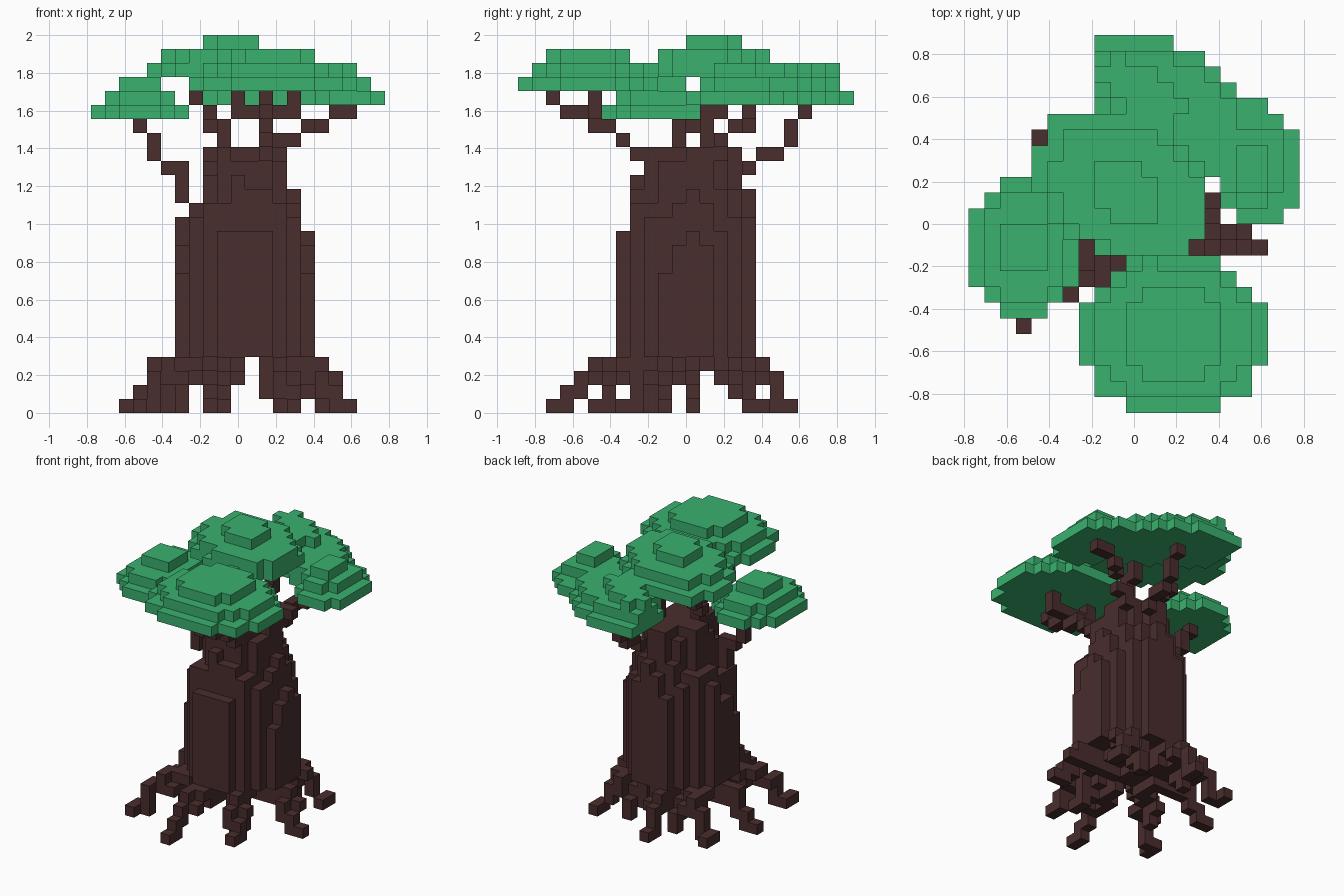
import bpy
import bmesh
import math
import random
from mathutils import Vector

random.seed(4)
CUBE = 2 / 27  # edge of one block

default = bpy.data.objects.get("Cube")
if default:
    bpy.data.objects.remove(default, do_unlink=True)


def make_material(name, rgb):
    mat = bpy.data.materials.new(name)
    mat.use_nodes = True
    colour = (*rgb, 1)
    mat.diffuse_color = colour
    mat.node_tree.nodes["Principled BSDF"].inputs["Base Color"].default_value = colour
    return mat


bark = make_material("dark brown bark", (0.068, 0.026, 0.026))
leaf = make_material("leaf green", (0.042, 0.44, 0.158))

AXES = [Vector(a) for a in ((1, 0, 0), (0, 1, 0), (0, 0, 1))]


def build_blocks(name, cells, mat):
    """Turn a set of grid cells into one object, keeping only outer faces."""
    bm = bmesh.new()
    for cell in cells:
        centre = Vector((cell[0], cell[1] + 0.5, cell[2] + 0.5))
        for n, axis in enumerate(AXES):
            u, v = AXES[(n + 1) % 3] / 2, AXES[(n + 2) % 3] / 2
            for side in (1, -1):
                neighbour = tuple(c + side * int(a) for c, a in zip(cell, axis))
                if neighbour in cells:
                    continue
                mid = centre + axis * side / 2
                ring = [mid - u - v, mid + u - v, mid + u + v, mid - u + v]
                bm.faces.new([bm.verts.new(p * CUBE) for p in ring[::side]])
    bmesh.ops.remove_doubles(bm, verts=bm.verts, dist=CUBE / 100)
    mesh = bpy.data.meshes.new(name)
    bm.to_mesh(mesh)
    bm.free()
    mesh.materials.append(mat)
    obj = bpy.data.objects.new(name, mesh)
    bpy.context.collection.objects.link(obj)
    return obj


def trace(points):
    """Cells along a polyline of grid points, in order."""
    cells = []
    for a, b in zip(points, points[1:]):
        a, b = Vector(a), Vector(b)
        steps = max(1, math.ceil(max(abs(c) for c in b - a)))
        for s in range(steps + 1):
            cells.append(tuple(round(c) for c in a.lerp(b, s / steps)))
    return cells


def oval(centre, radii, lean, level):
    """One flat leaf layer: a slanted ellipse, measured in units."""
    cells = set()
    for i in range(-10, 11):
        for j in range(-12, 12):
            u = (i * CUBE - centre[0]) / radii[0]
            v = ((j + 0.5) * CUBE - centre[1]) / radii[1]
            if u * u - 2 * lean * u * v + v * v < 1 - lean * lean:
                cells.add((i, j, level))
    return cells


# Trunk: upright columns, taller towards the middle, with rippled ridges
trunk = set()
for i in range(-4, 6):
    for j in range(-5, 5):
        x, y = i - 0.5, j + 0.5
        if math.hypot(x, y) > 4.9:
            continue
        slope = math.hypot(x, 0.85 * (y - 0.3))
        ripple = math.sin(5 * math.atan2(y, x)) + random.choice((-1, 0, 0, 1))
        top = min(19, round(12.2 + (4.5 - slope) * 3.3 + ripple))
        trunk.update((i, j, k) for k in range(4, top))
build_blocks("trunk", trunk, bark)

# Roots: stepped arms spreading from under the trunk, joined face to face
feet = [(-7, -7), (-1, -10), (4, -7), (8, -2), (6, 5), (-1, 7), (-6, 5), (-8, 0),
        (-4, -3), (3, -5), (-2, 4), (3, 4)]
roots = set()
for fx, fy in feet:
    arm = trace([(fx * t, fy * t, k)
                 for t, k in ((0.2, 3), (0.62, 3), (0.88, 0), (1, 0))])
    for (i, j, k), (ni, nj, nk) in zip(arm, arm[1:]):
        roots.update({(i, j, k), (ni, j, k), (ni, nj, k), (ni, nj, nk)})
        if k > 1:
            roots.update({(i + 1, j, k), (ni, nj, k - 1)})


def in_gap(cell):
    i, j, k = cell
    return i == 1 or (i == -3 and k < 2) or (i == 5 and k == 0)


build_blocks("roots", {c for c in roots if not in_gap(c)}, bark)

# Branches: crooked single-block limbs
branches = {
    "left_branch": [(-4, -1, 15), (-4, -1, 17), (-5, -1, 17), (-6, -1, 18),
                    (-6, -1, 19), (-7, -1, 20)],
    "inner_left_branch": [(-1, -1, 18), (-1, -1, 20), (-2, 1, 21), (-3, 1, 22)],
    "front_branch": [(2, -3, 18), (2, -5, 19), (2, -6, 20), (2, -7, 20), (2, -7, 21),
                     (2, -9, 21), (2, -10, 22)],
    "front_fork_left": [(2, -7, 21), (0, -7, 21), (0, -7, 22)],
    "front_fork_right": [(2, -7, 21), (4, -7, 21), (4, -7, 22)],
    "right_branch": [(3, 2, 18), (3, 2, 19), (4, 2, 19), (5, 3, 20), (6, 4, 20),
                     (7, 4, 21), (8, 4, 21)],
    "back_branch": [(2, 4, 17), (2, 5, 18), (2, 6, 18), (2, 7, 19), (2, 7, 20),
                    (2, 8, 21), (2, 8, 22)],
    "middle_branch": [(2, 1, 18), (2, 1, 21), (2, 2, 21), (2, 2, 23)],
}
for name, points in branches.items():
    build_blocks(name, set(trace(points)), bark)

# Leaf clumps: three shrinking layers each (lowest level, lean, centre + radii per layer)
clumps = {
    "front_leaves": (23, 0, [(0.185, -0.52, 0.455, 0.38), (0.185, -0.52, 0.38, 0.31),
                             (0.185, -0.52, 0.24, 0.23)]),
    "left_leaves": (21, 0, [(-0.51, -0.11, 0.285, 0.315), (-0.51, -0.11, 0.21, 0.27),
                            (-0.52, -0.11, 0.14, 0.13)]),
    "back_leaves": (22, -0.55, [(0.21, 0.55, 0.425, 0.335), (0.17, 0.53, 0.36, 0.31),
                                (0.037, 0.63, 0.19, 0.15)]),
    "right_leaves": (22, 0, [(0.58, 0.28, 0.22, 0.28), (0.55, 0.28, 0.17, 0.19),
                             (0.556, 0.26, 0.1, 0.14)]),
    "middle_leaves": (24, -0.28, [(-0.05, 0.18, 0.42, 0.37), (-0.02, 0.15, 0.37, 0.31),
                                  (-0.037, 0.148, 0.18, 0.18)]),
}
for name, (base, lean, layers) in clumps.items():
    cells = set()
    for step, (cx, cy, rx, ry) in enumerate(layers):
        cells |= oval((cx, cy), (rx, ry), lean, base + step)
    build_blocks(name, cells, leaf)
